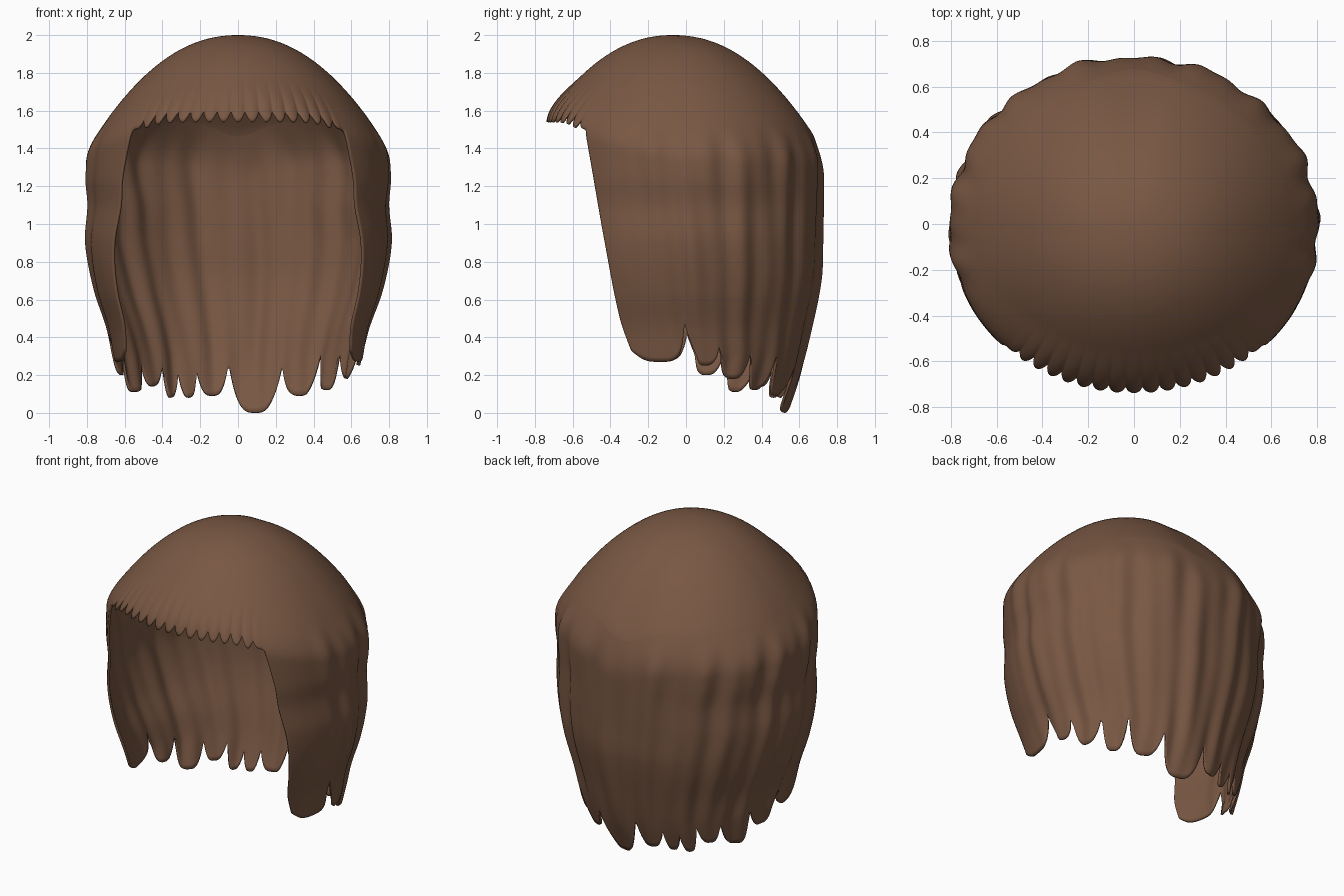
import bpy, math
from math import sin, cos, pi, asin

if "Cube" in bpy.data.objects:
    bpy.data.objects.remove(bpy.data.objects["Cube"])

hair = bpy.data.materials.new("chestnut brown")
hair.diffuse_color = (0.19, 0.096, 0.056, 1)
hair.use_nodes = True
hair.node_tree.nodes["Principled BSDF"].inputs["Base Color"].default_value = hair.diffuse_color

# height -> half width, half depth, and forward reach of the side flaps
WIDTH = [(0, .60), (.3, .66), (.45, .69), (.65, .755), (.9, .80), (1.1, .79), (1.25, .805), (1.6, .79)]
DEPTH = [(0, .53), (.2, .60), (.4, .65), (.7, .71), (.9, .72), (1.3, .73), (1.6, .735)]
REACH = [(.3, .28), (.5, .35), (.9, .43), (1.3, .50), (1.5, .535)]
# lock ends: angle and height of each gap, with the tip heights between them
GAPS = [(-26, .33), (3, .47), (17, .36), (34, .33), (49, .33), (69, .25), (94.5, .26),
        (110, .22), (119, .20), (129, .25), (142, .27), (160, .34), (177, .42), (206, .33)]
TIPS = [.27, .25, .18, .12, .09, 0, .09, .08, .08, .14, .11, .2, .27]
CORNER = 1.49                   # height where the fringe turns into the side flaps
EDGE = asin(.533 / .733)        # angle of that corner
COLS, TEETH, PER = 280, 17, 12
APEX = (0, -.07, 2.0)


def table(pts, z):
    """Interpolate a short table with a smooth cubic."""
    if z <= pts[0][0]:
        return pts[0][1]
    if z >= pts[-1][0]:
        return pts[-1][1]
    i = next(i for i in range(len(pts) - 1) if z <= pts[i + 1][0])

    def slope(k):
        a, b = pts[max(0, k - 1)], pts[min(len(pts) - 1, k + 1)]
        return (b[1] - a[1]) / (b[0] - a[0])
    (z0, v0), (z1, v1) = pts[i], pts[i + 1]
    h = z1 - z0
    t = (z - z0) / h
    return (v0 * (1 + 2 * t) * (1 - t) ** 2 + v1 * t * t * (3 - 2 * t)
            + h * (slope(i) * t * (1 - t) ** 2 - slope(i + 1) * t * t * (1 - t)))


def rim(a):
    """Seam where the crown meets the hanging hair."""
    s = sin(a)
    dip = math.exp(-((a - pi / 2) / .22) ** 2)
    z = 1.57 + .21 * max(0, -s) ** 1.5 - .02 * max(0, s) - .08 * dip
    b = .56 if s < 0 else .645 + .03 * dip
    return .68 * cos(a), b * s, z


def hang(a, top, z):
    """Point on the hanging hair at angle a and height z."""
    rx, ry, _ = rim(a)
    rz = rim(top)[2]
    f = sin(min(1, max(0, (rz - z) / .25)) * pi / 2)
    fade = min(1, max(0, (sin(top) + .6) / .5))
    k = 1 + fade * f * (.011 * sin(17 * top + 1.6 * sin(2.5 * z) + 1)
                        + .007 * sin(29 * top - 2 * z) + .005 * sin(9 * top + 3 * z))
    x = table(WIDTH, z) * cos(a) * k * (1 + .08 * min(0, sin(a)) ** 2)
    y = table(DEPTH, z) * sin(a) * k
    return rx + (x - rx) * f, ry + (y - ry) * f, z


def lock_end(deg):
    """Height of the ragged lower edge."""
    for (a0, z0), (a1, z1), tip in zip(GAPS, GAPS[1:], TIPS):
        if deg <= a1 + 1e-6:
            s = 2 * (deg - a0) / (a1 - a0) - 1
            return tip + ((z0 if s < 0 else z1) - tip) * abs(s) ** 3.3
    return GAPS[-1][1]


def upper_column(a, z1, wave=None, ends=0):
    """From near the apex over the crown and rim, down to height z1."""
    rx, ry, rz = rim(a)
    col = []
    for i in range(1, 23):
        r = i / 22
        col.append((rx * r, APEX[1] + (ry - APEX[1]) * r, 2 - (2 - rz) * r ** 2.15))
    for i in range(1, 13):
        t = i / 12
        x, y, z = hang(a, a, rz + (z1 - rz) * t)
        k = 1 if wave is None else 1 + .018 * (wave - .6) * t * ends
        col.append((x * k, y * k, z))
    return col


upper, lower = [], []
# sides and back
for j in range(COLS + 1):
    u = j / COLS
    a = -EDGE + u * (pi + 2 * EDGE)
    start = min(CORNER, rim(a)[2] - .06)
    upper.append(upper_column(a, start))
    end = lock_end(-26 + u * 232)
    col = []
    for i in range(1, 51):
        z = start + (end - start) * i / 50
        phi = EDGE if z >= CORNER else min(EDGE, asin(table(REACH, z) / table(DEPTH, z)))
        col.append(hang(-phi + u * (pi + 2 * phi), a, z))
    lower.append(col)
# scalloped fringe across the brow
for j in range(1, TEETH * PER):
    u = j / (TEETH * PER)
    a = pi + EDGE + u * (pi - 2 * EDGE)
    e = abs(2 * u - 1)
    wave = abs(sin(pi * TEETH * u))
    scallop = .055 * wave ** .8 * min(1, 6 * (1 - e))
    bottom = 1.595 - scallop - (1.595 - CORNER) * e ** 7
    upper.append(upper_column(a, bottom, wave, min(1, 4 * (1 - e))))

# join crown, fringe and long hair into one continuous skin
n, m = len(upper), len(upper[0])
verts = [p for c in upper for p in c]
faces = []
for j in range(n):
    k = (j + 1) % n
    for i in range(m - 1):
        faces.append((j * m + i, j * m + i + 1, k * m + i + 1, k * m + i))
base = len(verts)
verts += [p for c in lower for p in c]


def low(j, i):
    return j * m + m - 1 if i == 0 else base + j * 50 + i - 1


for j in range(COLS):
    for i in range(50):
        faces.append((low(j, i), low(j, i + 1), low(j + 1, i + 1), low(j + 1, i)))
verts.append(APEX)
faces += [(len(verts) - 1, j * m, (j + 1) % n * m) for j in range(n)]

me = bpy.data.meshes.new("hair_shell")
me.from_pydata(verts, [], faces)
me.materials.append(hair)
me.polygons.foreach_set("use_smooth", [True] * len(me.polygons))
ob = bpy.data.objects.new("hair_shell", me)
bpy.context.collection.objects.link(ob)
mod = ob.modifiers.new("thickness", "SOLIDIFY")
mod.thickness, mod.offset = .014, -1
